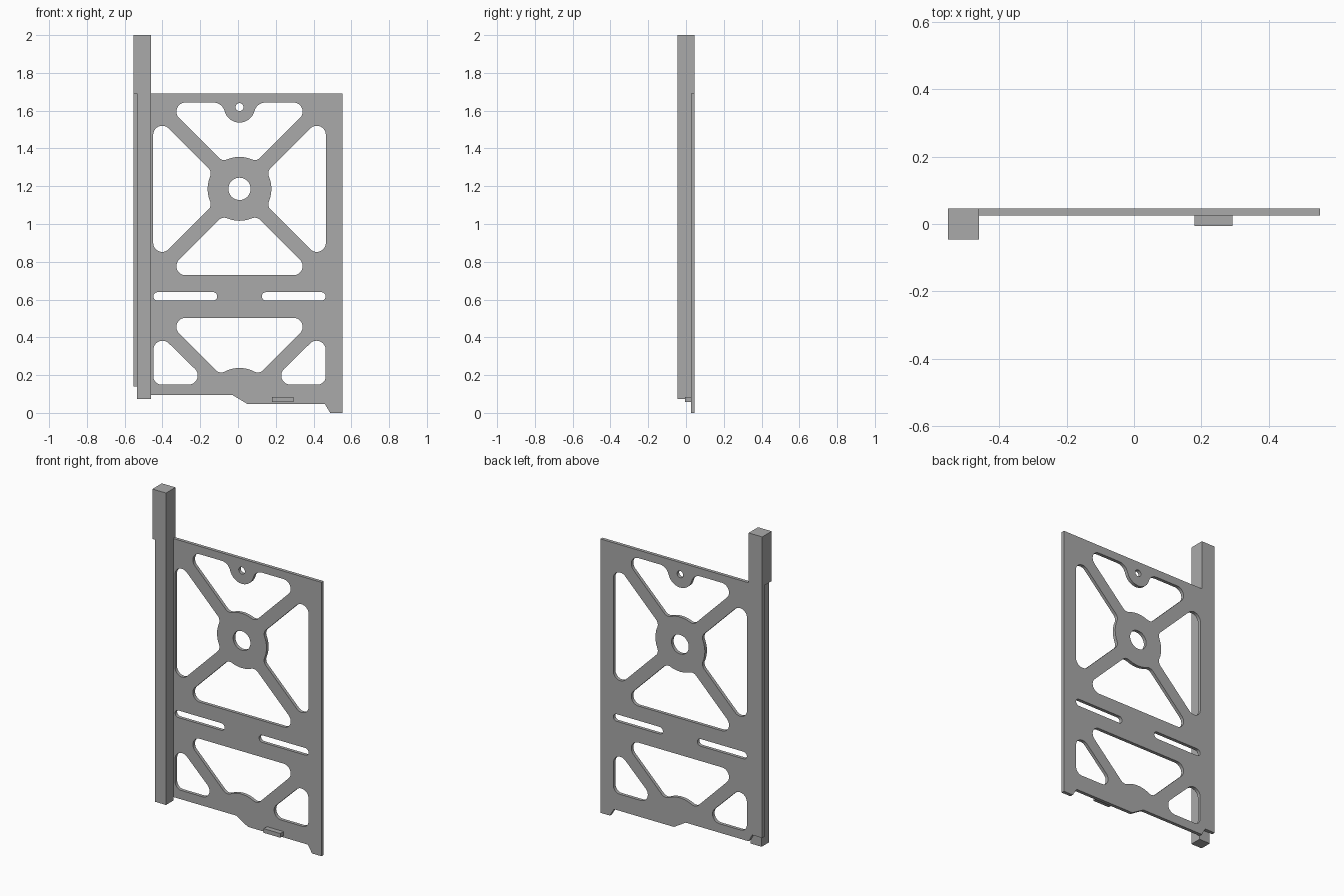
import bpy, bmesh
from math import sin, cos, asin, atan2, sqrt, pi, hypot, ceil

cube = bpy.data.objects.get("Cube")
if cube:
    bpy.data.objects.remove(cube, do_unlink=True)

grey = bpy.data.materials.new("plain_grey")
grey.use_nodes = True
grey.diffuse_color = (0.4, 0.4, 0.4, 1)
grey.node_tree.nodes["Principled BSDF"].inputs["Base Color"].default_value = (0.4, 0.4, 0.4, 1)

STEP = pi / 20          # arc resolution
AXIS = 0.008            # x of the plate's cut-out pattern
HUB_Z = 1.186
HUB_R, CORNER_R, FILLET_R = 0.169, 0.048, 0.04
BACK, PLATE_FRONT = 0.046, 0.0255


def belt(circles):
    """Closed outline around circles (x, z, r); negative r bends inwards."""
    n = len(circles)
    heading = []
    for i in range(n):
        (x0, z0, r0), (x1, z1, r1) = circles[i], circles[(i + 1) % n]
        ratio = (r1 - r0) / hypot(x1 - x0, z1 - z0)
        heading.append(atan2(z1 - z0, x1 - x0) - asin(max(-1, min(1, ratio))))
    points = []
    for i, (x, z, r) in enumerate(circles):
        sign = 1 if r > 0 else -1
        sweep = ((heading[i] - heading[i - 1]) * sign) % (2 * pi)
        count = max(2, ceil(sweep / STEP))
        for k in range(count + 1):
            a = heading[i - 1] + sign * sweep * k / count
            points.append((x + r * sin(a), z - r * cos(a)))
    return points


def disc(x, z, r, count=40):
    return [(x + r * cos(2 * pi * k / count), z + r * sin(2 * pi * k / count)) for k in range(count)]


def hub_fillet(offset):
    """Centre of the fillet between the hub arc and the edge z = x + offset."""
    c, d = offset + FILLET_R * sqrt(2), HUB_R + FILLET_R
    x = (-c + sqrt(2 * d * d - c * c)) / 2
    return x, x + c


def window(half, top, offset, lug=()):
    """Fan-shaped window resting on a hub at the origin."""
    fx, fz = hub_fillet(offset)
    cz = top - CORNER_R
    return belt([(half, cz, CORNER_R), *lug, (-half, cz, CORNER_R),
                 (-fx, fz, FILLET_R), (0, 0, -HUB_R), (fx, fz, FILLET_R)])


def place(points, z, turns=0):
    for _ in range(turns):
        points = [(-b, a) for a, b in points]
    return [(a + AXIS, b + z) for a, b in points]


def finish(obj):
    obj.data.materials.clear()
    obj.data.materials.append(grey)


def box(name, x0, x1, y0, y1, z0, z1):
    bm = bmesh.new()
    bmesh.ops.create_cube(bm, size=1)
    for v in bm.verts:
        v.co = (x0 if v.co.x < 0 else x1, y0 if v.co.y < 0 else y1, z0 if v.co.z < 0 else z1)
    mesh = bpy.data.meshes.new(name)
    bm.to_mesh(mesh)
    bm.free()
    obj = bpy.data.objects.new(name, mesh)
    bpy.context.collection.objects.link(obj)
    finish(obj)


# Plate outline with stepped lower edge and corner notch
outline = [(-0.553, 1.692), (-0.553, 0.14), (-0.485, 0.14), (-0.46, 0.095),
           (-0.03, 0.095), (0.05, 0.047), (0.46, 0.047), (0.488, 0),
           (0.553, 0), (0.553, 1.692)]

# Four windows around the hub, the top one with a drilled lug
lug_z, lug_r, lug_f, top = 0.433, 0.082, 0.06, 0.457
lug_x = sqrt((lug_r + lug_f) ** 2 - (top - lug_f - lug_z) ** 2)
lug = [(lug_x, top - lug_f, lug_f), (0, lug_z, -lug_r), (-lug_x, top - lug_f, lug_f)]
cuts = [place(window(0.286, top, 0.055, () if k else lug), HUB_Z, k) for k in range(4)]
cuts += [disc(AXIS, HUB_Z, 0.059), disc(AXIS, HUB_Z + lug_z, 0.021)]

# Lower centre window over a half-hidden hub
cuts.append(place(window(0.286, 0.434, 0.032), 0.069))

# Slots and lower corner windows, mirrored
for side in (-1, 1):
    slot = [(-0.434, 0.617, 0.022), (-0.14, 0.617, 0.022)]
    corner = [(-0.414, 0.192, 0.042), (-0.269, 0.198, CORNER_R), (-0.408, 0.334, CORNER_R)]
    for shape in (slot, corner):
        cuts.append([(AXIS - side * x, z) for x, z in belt(shape)])

# Plate: filled flat curve given thickness
curve = bpy.data.curves.new("plate", "CURVE")
curve.dimensions = "2D"
curve.fill_mode = "BOTH"
curve.extrude = (BACK - PLATE_FRONT) / 2
for points in [outline] + cuts:
    spline = curve.splines.new("POLY")
    spline.points.add(len(points) - 1)
    for p, (x, z) in zip(spline.points, points):
        p.co = (x, z, 0, 1)
    spline.use_cyclic_u = True
plate = bpy.data.objects.new("plate", curve)
plate.location.y = (BACK + PLATE_FRONT) / 2
plate.rotation_euler.x = pi / 2
bpy.context.collection.objects.link(plate)
bpy.ops.object.select_all(action="DESELECT")
plate.select_set(True)
bpy.context.view_layer.objects.active = plate
bpy.ops.object.convert(target="MESH")
plate = bpy.context.view_layer.objects.active
plate.name = "plate"
bm = bmesh.new()
bm.from_mesh(plate.data)
bmesh.ops.remove_doubles(bm, verts=bm.verts, dist=0.0001)
bmesh.ops.recalc_face_normals(bm, faces=bm.faces)
bm.to_mesh(plate.data)
bm.free()
finish(plate)
bpy.ops.object.shade_smooth_by_angle(angle=pi / 6)

# Side post, its wider head, and the small front tab
box("post", -0.535, -0.46, -BACK, PLATE_FRONT, 0.073, 1.692)
box("post_head", -0.553, -0.46, -BACK, BACK, 1.692, 2)
box("front_tab", 0.18, 0.293, -0.006, PLATE_FRONT, 0.057, 0.083)
